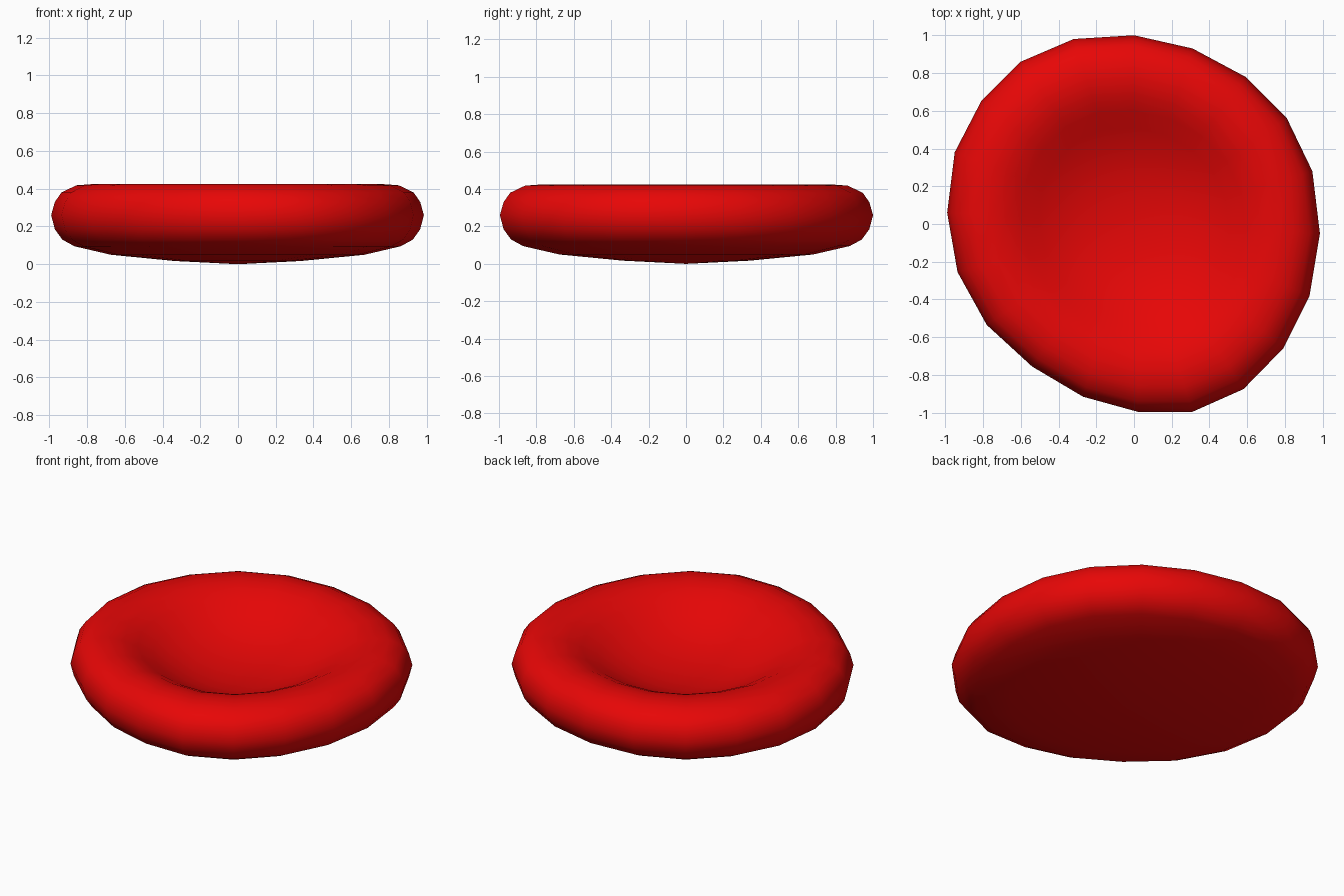
import bpy, bmesh

if "Cube" in bpy.data.objects:
    bpy.data.objects.remove(bpy.data.objects["Cube"])

# One flat red
red = bpy.data.materials.new("red")
red.diffuse_color = (0.8, 0.002, 0.002, 1)
red.use_nodes = True
red.node_tree.nodes["Principled BSDF"].inputs["Base Color"].default_value = red.diffuse_color

# Slightly oval 20-sided outline, seen from the top
outline = [(0, 1), (.31, .93), (.59, .78), (.81, .56), (.945, .28), (.985, -.05), (.93, -.38),
           (.79, -.66), (.58, -.875), (.31, -.995), (.02, -.995), (-.27, -.915), (-.54, -.755),
           (-.78, -.535), (-.935, -.255), (-.99, .06), (-.95, .38), (-.81, .65), (-.6, .86), (-.32, .98)]

# Cross-section from underside to dish: (outline scale, height)
profile = [(.34, .017), (.68, .05), (.875, .095), (.94, .13), (.98, .185), (1, .26),
           (.98, .33), (.945, .38), (.865, .418), (.77, .425), (.68, .405), (.6, .368),
           (.51, .318), (.4, .267), (.27, .228), (.14, .208)]

bm = bmesh.new()
rings = [[bm.verts.new((x * s, y * s, z)) for x, y in outline] for s, z in profile]
bottom = bm.verts.new((0, 0, 0))
centre = bm.verts.new((0, 0, .2))
n = len(outline)
for i in range(n):
    j = (i + 1) % n
    for a, b in zip(rings, rings[1:]):
        bm.faces.new((a[i], a[j], b[j], b[i]))
    bm.faces.new((bottom, rings[0][j], rings[0][i]))
    bm.faces.new((centre, rings[-1][i], rings[-1][j]))
bmesh.ops.recalc_face_normals(bm, faces=bm.faces)
for f in bm.faces:
    f.smooth = True

# Dished disc
mesh = bpy.data.meshes.new("dished_disc")
bm.to_mesh(mesh)
bm.free()
mesh.materials.append(red)
disc = bpy.data.objects.new("dished_disc", mesh)
bpy.context.collection.objects.link(disc)
